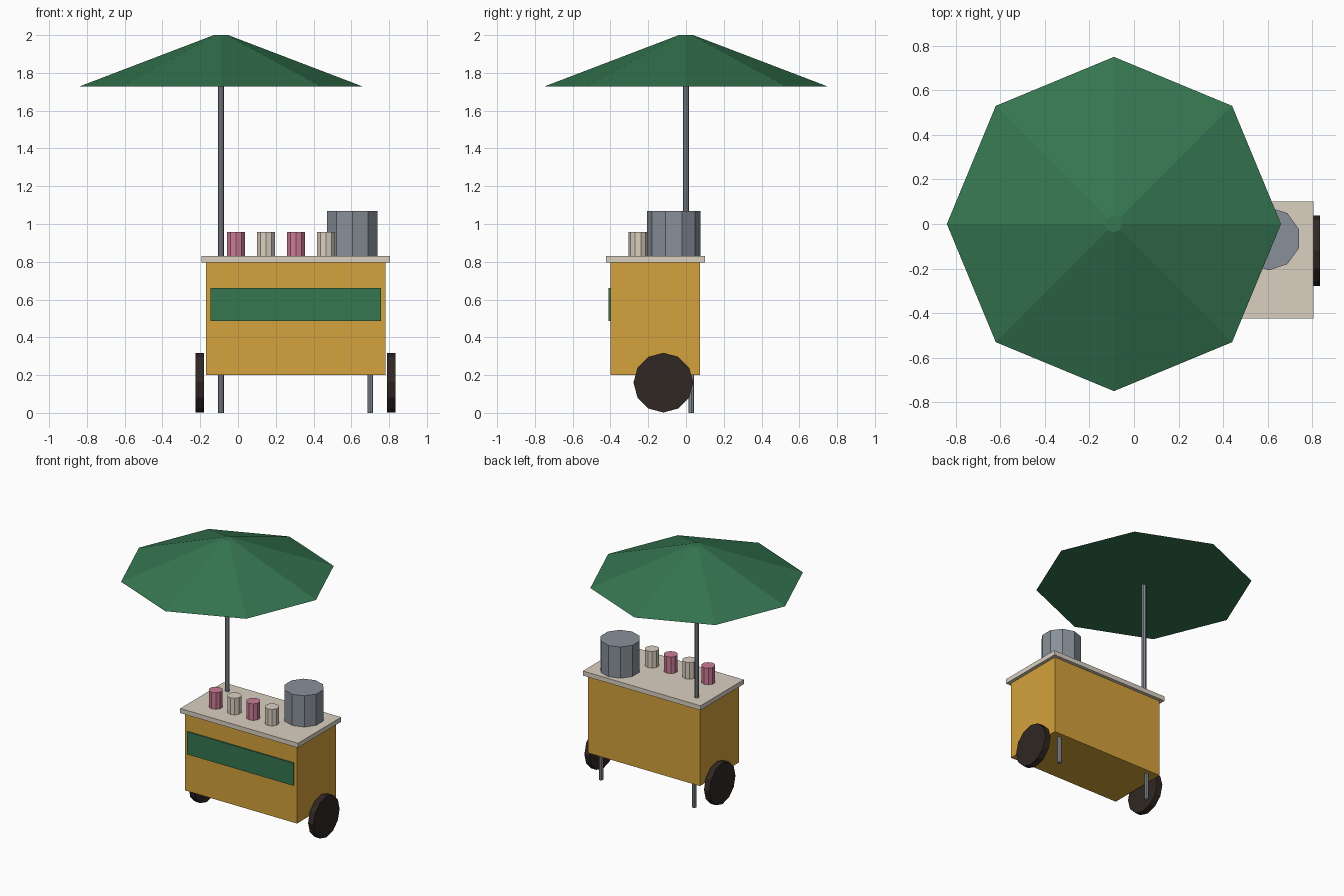
import bpy
import bmesh
from mathutils import Matrix, Vector

if "Cube" in bpy.data.objects:
    bpy.data.objects.remove(bpy.data.objects["Cube"])


def material(name, rgb):
    m = bpy.data.materials.new(name)
    m.diffuse_color = (*rgb, 1)
    m.use_nodes = True
    m.node_tree.nodes["Principled BSDF"].inputs["Base Color"].default_value = m.diffuse_color
    return m


YELLOW = material("yellow_paint", (0.66, 0.36, 0.045))
GREEN = material("green_fabric", (0.035, 0.18, 0.08))
CREAM = material("cream", (0.70, 0.63, 0.53))
PINK = material("pink", (0.60, 0.20, 0.31))
STEEL = material("steel", (0.25, 0.28, 0.32))
RUBBER = material("rubber", (0.03, 0.02, 0.017))


def finish(name, bm, mat):
    me = bpy.data.meshes.new(name)
    bm.to_mesh(me)
    bm.free()
    me.materials.append(mat)
    ob = bpy.data.objects.new(name, me)
    bpy.context.collection.objects.link(ob)
    return ob


def box(name, lo, hi, mat):
    lo, hi = Vector(lo), Vector(hi)
    bm = bmesh.new()
    bmesh.ops.create_cube(bm, size=1, matrix=Matrix.Translation((lo + hi) / 2)
                          @ Matrix.Diagonal((*(hi - lo), 1)))
    return finish(name, bm, mat)


def prism(name, x, y, z0, z1, r, sides, mat, r_top=None):
    """Upright faceted cylinder or cone with a vertex on the y axis."""
    bm = bmesh.new()
    bmesh.ops.create_cone(bm, cap_ends=True, segments=sides, radius1=r,
                          radius2=r if r_top is None else r_top, depth=z1 - z0,
                          matrix=Matrix.Translation((x, y, (z0 + z1) / 2)))
    return finish(name, bm, mat)


# Cart body, counter and front panel
box("cart_body", (-0.17, -0.40, 0.20), (0.78, 0.075, 0.796), YELLOW)
box("counter_top", (-0.193, -0.424, 0.796), (0.805, 0.10, 0.831), CREAM)
box("front_panel", (-0.145, -0.41, 0.487), (0.757, -0.398, 0.66), GREEN)

# Wheels on both sides
for side, x in (("left", -0.202), ("right", 0.812)):
    bm = bmesh.new()
    bmesh.ops.create_cone(bm, cap_ends=True, segments=12, radius1=0.158,
                          radius2=0.158, depth=0.046,
                          matrix=Matrix.Translation((x, -0.12, 0.16))
                          @ Matrix.Rotation(1.5707963, 4, 'Y'))
    finish(side + "_wheel", bm, RUBBER)

# Rear legs
for side, x in (("left", -0.09), ("right", 0.70)):
    prism(side + "_leg", x, 0.028, 0, 0.20, 0.0155, 8, STEEL)

# Umbrella
prism("umbrella_pole", -0.09, 0, 0.83, 1.74, 0.0165, 8, STEEL)
prism("umbrella_canopy", -0.09, 0, 1.728, 2.0, 0.75, 8, GREEN, r_top=0.038)

# Urn and row of cups
prism("urn", 0.605, -0.066, 0.831, 1.07, 0.1415, 10, STEEL)
for i in range(4):
    prism(f"cup_{i + 1}", -0.011 + 0.159 * i, -0.254, 0.831, 0.958, 0.05, 10,
          CREAM if i % 2 else PINK)
